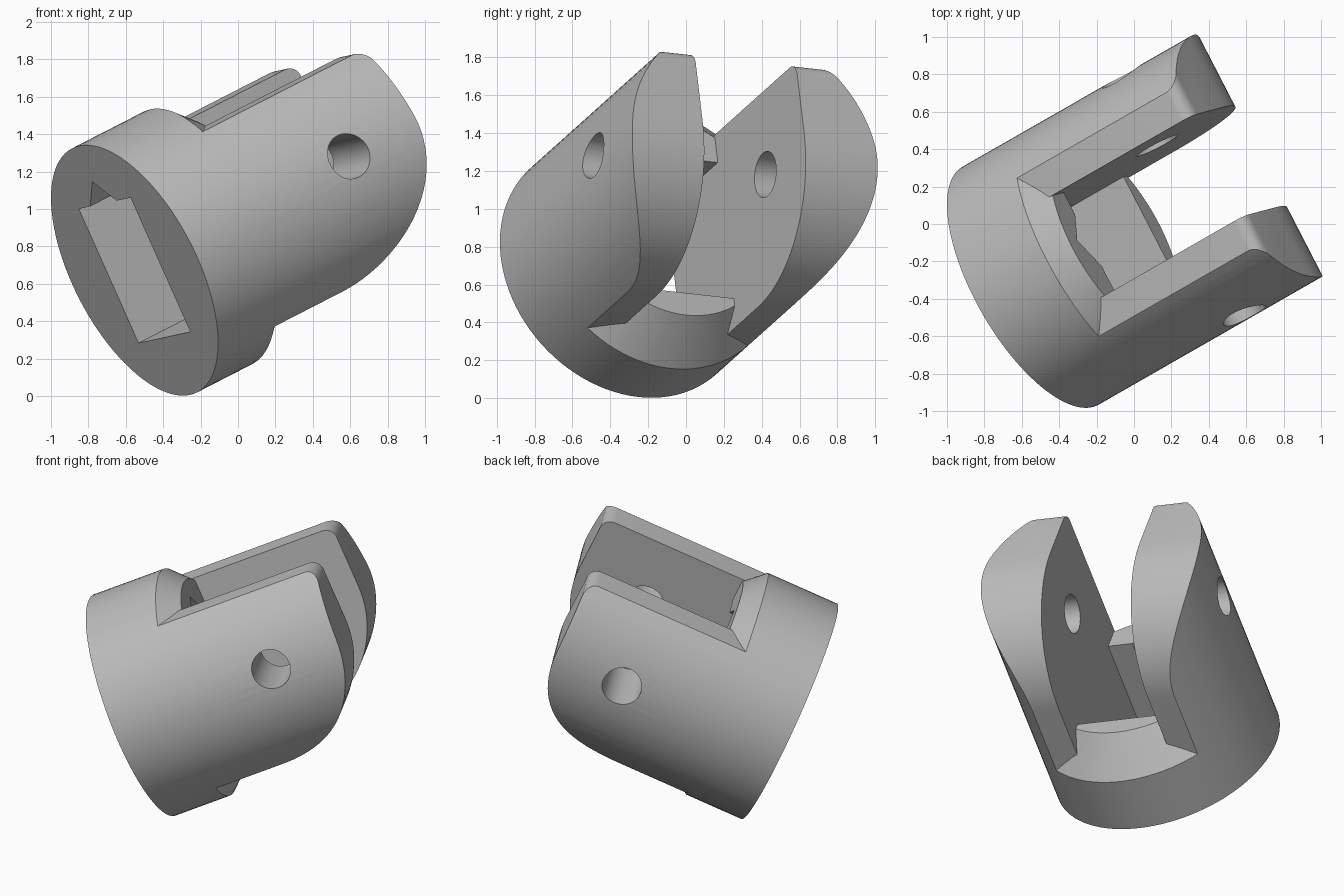
import bpy, bmesh
from math import radians, sin, cos, pi
from mathutils import Matrix, Vector

cube = bpy.data.objects.get("Cube")
if cube:
    bpy.data.objects.remove(cube, do_unlink=True)

# Local frame: x along the clevis axis, y across the slot, z up the prongs
R, LENGTH, SLOT, FLAT = 0.733, 1.545, 0.303, 0.555

grey = bpy.data.materials.new("plain grey")
grey.use_nodes = True
colour = (0.5, 0.5, 0.5, 1)
grey.diffuse_color = colour
grey.node_tree.nodes["Principled BSDF"].inputs["Base Color"].default_value = colour


def make(name, bm):
    bmesh.ops.recalc_face_normals(bm, faces=bm.faces)
    mesh = bpy.data.meshes.new(name)
    bm.to_mesh(mesh)
    bm.free()
    ob = bpy.data.objects.new(name, mesh)
    bpy.context.collection.objects.link(ob)
    mesh.materials.append(grey)
    return ob


def cone(name, r1, r2, start, end, turn, offset=(0, 0, 0), n=96):
    """Cone or cylinder along local z, turned and moved into place."""
    bm = bmesh.new()
    place = Matrix.Translation(offset) @ turn @ Matrix.Translation((0, 0, (start + end) / 2))
    bmesh.ops.create_cone(bm, cap_ends=True, segments=n, radius1=r1, radius2=r2,
                          depth=end - start, matrix=place)
    return make(name, bm)


def prism(name, points, direction):
    """Flat outline swept along a direction."""
    bm = bmesh.new()
    face = bm.faces.new([bm.verts.new(p) for p in points])
    out = bmesh.ops.extrude_face_region(bm, geom=[face])
    moved = [v for v in out["geom"] if isinstance(v, bmesh.types.BMVert)]
    bmesh.ops.translate(bm, verts=moved, vec=Vector(direction))
    return make(name, bm)


def combine(target, tool, operation):
    mod = target.modifiers.new(operation, "BOOLEAN")
    mod.operation, mod.object, mod.solver = operation, tool, "EXACT"
    bpy.context.view_layer.update()
    graph = bpy.context.evaluated_depsgraph_get()
    mesh = bpy.data.meshes.new_from_object(target.evaluated_get(graph))
    target.modifiers.clear()
    target.data = mesh
    bpy.data.objects.remove(tool, do_unlink=True)


def arc(cx, cz, r, a0, a1, n):
    angles = [radians(a0 + (a1 - a0) * i / n) for i in range(n + 1)]
    return [(cx + r * cos(a), cz + r * sin(a)) for a in angles]


along_x = Matrix.Rotation(pi / 2, 4, "Y")
along_y = Matrix.Rotation(-pi / 2, 4, "X")

# Raised seat with a bevelled rim, slightly above the axis
body = cone("clevis_body", 1.211, 0.575, -0.1, 0.6, along_x, (0, 0, 0.05))

# Prongs: flat top and bottom, big lower nose radius, small upper fillet
big, small = 0.7, 0.07
outline = [(0.1, FLAT), (0.1, -FLAT)]
outline += arc(LENGTH - big, big - FLAT, big, -90, 0, 24)
outline += arc(LENGTH - small, FLAT - small, small, 0, 90, 6)
for side in (-1, 1):
    prong = prism("prong", [(x, side * SLOT, z) for x, z in outline], (0, side * 0.6, 0))
    combine(body, prong, "UNION")

# Round outside
combine(body, cone("outside", R, R, 0, 2, along_x), "INTERSECT")

# Rectangular socket with a V-shaped keyway
h, key = 0.395, 0.155
socket = [(-SLOT, -h), (SLOT, -h), (SLOT, h), (0.015 + key, h),
          (0.03, 0.525), (0.015 - key, h), (-SLOT, h)]
combine(body, prism("socket", [(-0.2, y, z) for y, z in socket], (1, 0, 0)), "DIFFERENCE")

# Cross-pin hole through both prongs
combine(body, cone("pin_hole", 0.123, 0.123, -1, 1, along_y, (1.085, 0, 0.108), 48), "DIFFERENCE")

# Shading, then tilt into place
body.location = (-0.553, -0.33, 0.672)
body.rotation_euler = (radians(-6.2), radians(-24), radians(29.8))
bpy.context.view_layer.objects.active = body
body.select_set(True)
bpy.ops.object.shade_smooth_by_angle(angle=radians(30))
